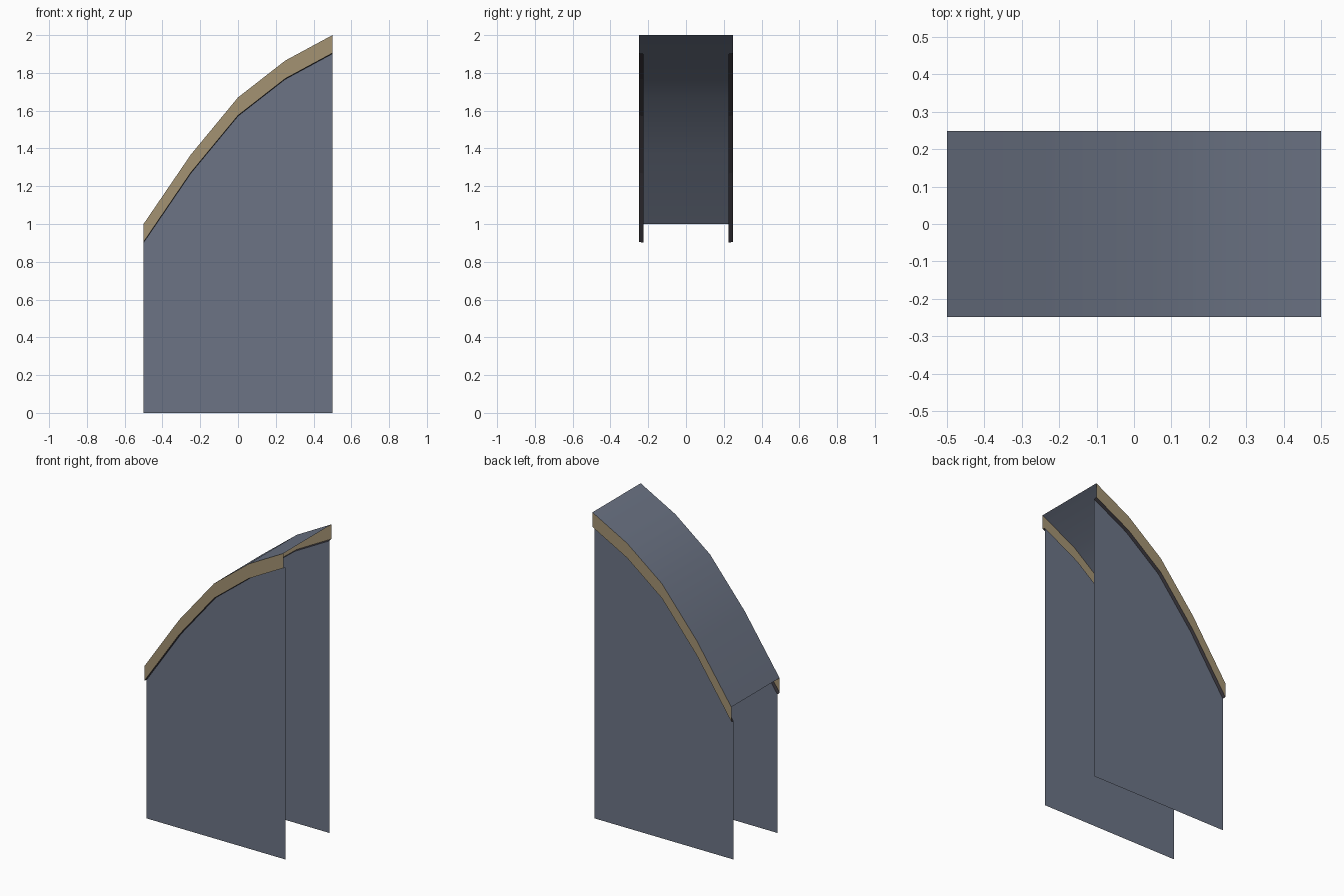
import bpy
import bmesh

if "Cube" in bpy.data.objects:
    bpy.data.objects.remove(bpy.data.objects["Cube"])

# Rising curve of the capping: (x, z)
PROFILE = [(-0.5, 1.0), (-0.25, 1.367), (0.0, 1.67), (0.25, 1.865), (0.5, 2.0)]
OUTER, INNER = 0.248, 0.226   # half widths of trim and wall panels
DROP = 0.095                  # height of the trim band


def material(name, rgb):
    mat = bpy.data.materials.new(name)
    mat.diffuse_color = (*rgb, 1)
    mat.use_nodes = True
    mat.node_tree.nodes["Principled BSDF"].inputs["Base Color"].default_value = mat.diffuse_color
    return mat


plaster = material("blue_grey_plaster", (0.15, 0.175, 0.235))
tan = material("tan_trim", (0.37, 0.29, 0.17))
dark = material("dark_underside", (0.05, 0.045, 0.055))


def strip(name, edge_a, edge_b, mat, smooth=False):
    """Sheet of quads between two matching rows of points."""
    bm = bmesh.new()
    a = [bm.verts.new(p) for p in edge_a]
    b = [bm.verts.new(p) for p in edge_b]
    for i in range(len(a) - 1):
        face = bm.faces.new((a[i], a[i + 1], b[i + 1], b[i]))
        face.smooth = smooth
    mesh = bpy.data.meshes.new(name)
    bm.to_mesh(mesh)
    bm.free()
    mesh.materials.append(mat)
    obj = bpy.data.objects.new(name, mesh)
    bpy.context.collection.objects.link(obj)


def row(y, drop=0.0):
    return [(x, y, z - drop) for x, z in PROFILE]


# Curved top between the two sides
strip("curved_top", row(-OUTER), row(OUTER), plaster, smooth=True)

# Each side: trim band, thin underside lip, and wall panel down to the floor
for side, s in (("front", -1), ("back", 1)):
    def sheet(part, lower, upper, mat):
        # swap rows on the back so faces point outwards
        strip(f"{side}_{part}", *((lower, upper) if s < 0 else (upper, lower)), mat)

    floor = [(x, s * INNER, 0.0) for x, _ in PROFILE]
    sheet("trim", row(s * OUTER, DROP), row(s * OUTER), tan)
    sheet("trim_lip", row(s * INNER, DROP + 0.004), row(s * OUTER, DROP), dark)
    sheet("wall_panel", floor, row(s * INNER, DROP + 0.004), plaster)
